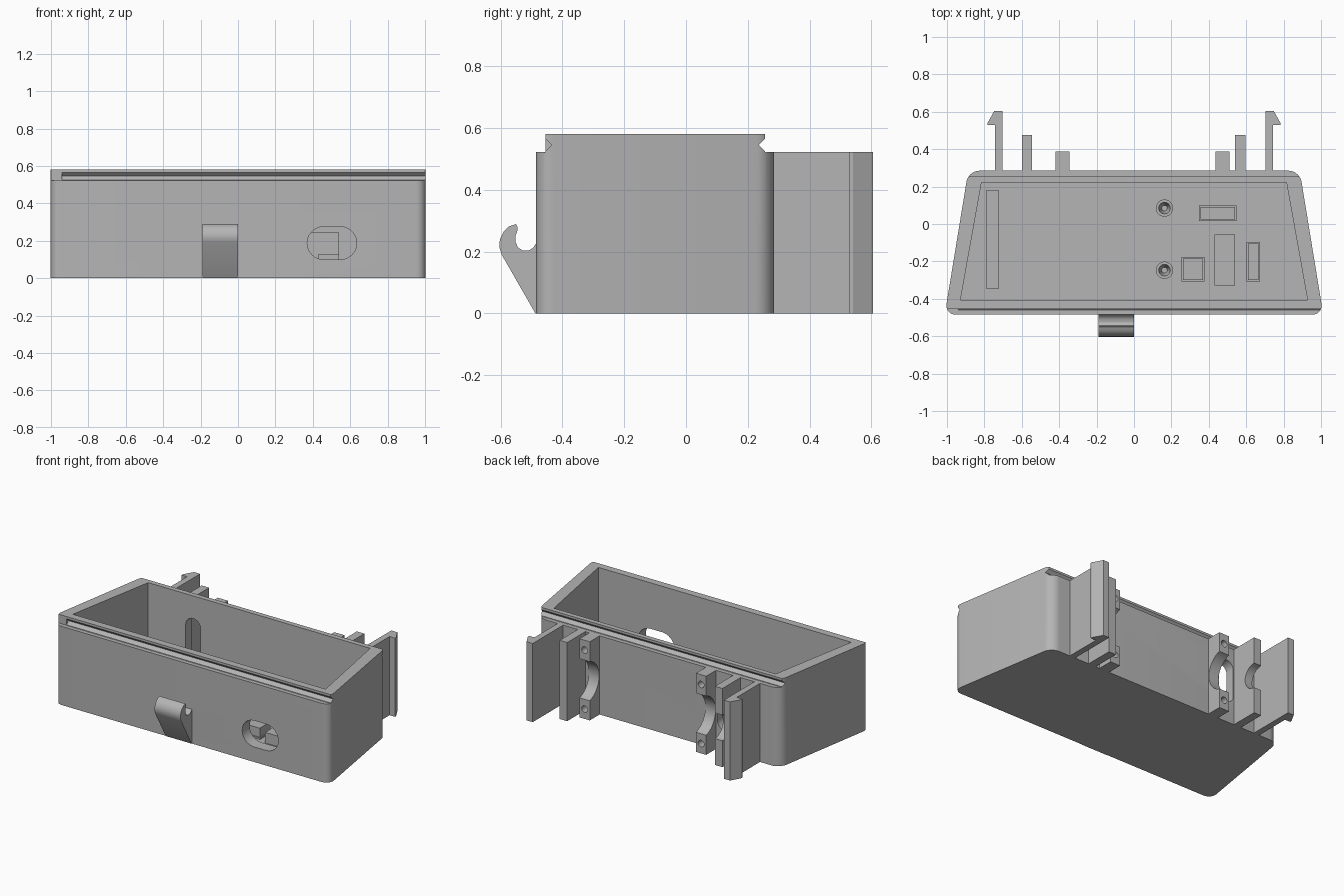
import bpy, bmesh
from math import cos, sin, pi, radians
from mathutils import Matrix

old = bpy.data.objects.get("Cube")
if old:
    bpy.data.objects.remove(old, do_unlink=True)

grey = bpy.data.materials.new("plain grey")
grey.use_nodes = True
COLOUR = (0.46, 0.46, 0.46, 1)
grey.diffuse_color = COLOUR
grey.node_tree.nodes["Principled BSDF"].inputs["Base Color"].default_value = COLOUR

FLOOR = 0.06
BACK = 0.285    # back face of the case
RAIL = 0.522    # height of the brackets and of the rim step
MID = 0.26      # axis height of the cradles


def prism(name, pts, lo, hi, axis="z", bevel=0.0):
    """Extrude a 2D outline: (x, y) along z, (y, z) along x, (x, z) along y."""
    place = {"z": lambda a, b, h: (a, b, h),
             "x": lambda a, b, h: (h, a, b),
             "y": lambda a, b, h: (a, h, b)}[axis]
    bm = bmesh.new()
    face = bm.faces.new([bm.verts.new(place(a, b, lo)) for a, b in pts])
    top = bmesh.ops.extrude_face_region(bm, geom=[face])["geom"]
    for v in top:
        if isinstance(v, bmesh.types.BMVert):
            v.co["xyz".index(axis)] = hi
    if bevel:
        k = "xyz".index(axis)
        sides = [e for e in bm.edges
                 if abs(e.verts[0].co[k] - e.verts[1].co[k]) > 1e-5]
        bmesh.ops.bevel(bm, geom=sides, offset=bevel, segments=8,
                        profile=0.5, affect="EDGES")
    bmesh.ops.recalc_face_normals(bm, faces=bm.faces)
    return finish(name, bm)


def finish(name, bm):
    me = bpy.data.meshes.new(name)
    bm.to_mesh(me)
    bm.free()
    ob = bpy.data.objects.new(name, me)
    bpy.context.collection.objects.link(ob)
    me.materials.append(grey)
    return ob


def box(name, x0, x1, y0, y1, z0, z1):
    return prism(name, [(x0, y0), (x1, y0), (x1, y1), (x0, y1)], z0, z1)


def disc(a, b, r, n=32):
    return [(a + r * cos(2 * pi * i / n), b + r * sin(2 * pi * i / n)) for i in range(n)]


def stadium(x0, x1, z0, z1, n=12):
    """Slot outline with round ends along its longer side."""
    r = min(x1 - x0, z1 - z0) / 2
    wide = x1 - x0 > z1 - z0
    pts = []
    for end in (0, 1):
        for i in range(n + 1):
            t = pi * i / n + pi * end - (pi / 2 if wide else 0)
            cx = (x1 - r, x0 + r)[end] if wide else (x0 + x1) / 2
            cz = (z0 + z1) / 2 if wide else (z1 - r, z0 + r)[end]
            pts.append((cx + r * cos(t), cz + r * sin(t)))
    return pts


def cut(ob, *cutters):
    """Subtract the cutters, bake the result and discard them."""
    for c in cutters:
        m = ob.modifiers.new("cut", "BOOLEAN")
        m.operation, m.solver, m.object = "DIFFERENCE", "EXACT", c
    bpy.context.view_layer.update()
    dg = bpy.context.evaluated_depsgraph_get()
    me = bpy.data.meshes.new_from_object(ob.evaluated_get(dg))
    ob.modifiers.clear()
    ob.data = me
    for c in cutters:
        bpy.data.objects.remove(c, do_unlink=True)


def smooth(ob):
    bpy.ops.object.select_all(action="DESELECT")
    ob.select_set(True)
    bpy.context.view_layer.objects.active = ob
    bpy.ops.object.shade_smooth_by_angle(angle=radians(30))


def trapezoid(front, back, y0, y1):
    return [(-front, y0), (front, y0), (back, y1), (-back, y1)]


# Open case with rounded corners, stepped rim, lid grooves and two wall openings
case = prism("case", trapezoid(1.012, 0.886, -0.485, BACK), 0, 0.58, bevel=0.06)
cut(case,
    prism("cavity", trapezoid(0.928, 0.815, -0.407, 0.222), FLOOR, 0.8),
    box("front_step", -1.2, 1.2, -0.7, -0.455, RAIL, 0.8),
    box("back_step", -1.2, 1.2, 0.255, 0.7, RAIL, 0.8),
    prism("front_groove", [(-0.46, 0.52), (-0.435, 0.545), (-0.46, 0.57)], -0.94, 1.2, "x"),
    prism("back_groove", [(0.26, 0.52), (0.235, 0.545), (0.26, 0.57)], -1.2, 1.2, "x"),
    prism("port", stadium(0.37, 0.635, 0.1, 0.275), -0.6, -0.3, "y"),
    prism("cable_slot", stadium(-0.54, -0.43, 0.14, 0.43), 0.15, 0.4, "y"))
smooth(case)

# Curled hook on the front wall
curl = [(-0.48, 0), (-0.487, 0), (-0.596, 0.19), (-0.604, 0.215), (-0.602, 0.24),
        (-0.59, 0.265), (-0.572, 0.282), (-0.55, 0.289), (-0.545, 0.28),
        (-0.546, 0.265), (-0.552, 0.25), (-0.552, 0.232), (-0.543, 0.213),
        (-0.526, 0.203), (-0.508, 0.204), (-0.494, 0.213), (-0.48, 0.235)]
smooth(prism("front_hook", curl, -0.19, 0.0, "x"))

# Snap arms with outward barbs behind the case
barb = [(0.702, 0.27), (0.743, 0.27), (0.743, 0.528), (0.783, 0.528),
        (0.783, 0.54), (0.747, 0.605), (0.702, 0.605)]
for name, side in (("left", 1), ("right", -1)):
    prism(name + "_snap_arm", [(side * x, y) for x, y in barb], 0, RAIL)

# Guide plates, the right one with a shaft notch
box("left_guide_plate", 0.54, 0.595, 0.27, 0.475, 0, RAIL)
plate = box("right_guide_plate", -0.6, -0.545, 0.27, 0.475, 0, RAIL)
cut(plate, prism("shaft_notch", disc(0.475, MID, 0.085), -0.7, -0.5, "x"))
smooth(plate)

# Cradles with a round saddle and two screw holes
for name, x0, x1 in (("left", 0.435, 0.51), ("right", -0.42, -0.345)):
    cradle = box(name + "_cradle", x0, x1, 0.27, 0.388, 0, RAIL)
    holes = [prism("screw_hole", disc((x0 + x1) / 2, z, 0.022, 20), 0.3, 0.5, "y")
             for z in (0.065, RAIL - 0.065)]
    cut(cradle, prism("saddle", disc(0.425, MID, 0.135, 48), x0 - 0.1, x1 + 0.1, "x"), *holes)
    smooth(cradle)

# Hollow screw bosses on the floor
for name, y in (("rear", 0.085), ("front", -0.247)):
    boss = prism(name + "_boss", disc(0.163, y, 0.046), FLOOR - 0.01, 0.15)
    bm = bmesh.new()
    bmesh.ops.create_cone(bm, cap_ends=True, segments=32, radius1=0.015, radius2=0.032,
                          depth=0.08, matrix=Matrix.Translation((0.163, y, 0.115)))
    cut(boss, finish("countersink", bm))
    smooth(boss)

# Supports standing on the floor
for name, x0, x1, y0, y1, z in (
        ("side_rib", -0.79, -0.722, -0.345, 0.18, 0.1),
        ("centre_pad", 0.43, 0.54, -0.33, -0.055, 0.13),
        ("rear_post", 0.355, 0.54, 0.025, 0.092, 0.245),
        ("front_post", 0.262, 0.37, -0.3, -0.185, 0.13),
        ("side_post", 0.61, 0.665, -0.3, -0.105, 0.12)):
    box(name, x0, x1, y0, y1, FLOOR - 0.01, z)
    if name.endswith("post"):
        box(name + "_foot", x0 - 0.008, x1 + 0.008, y0 - 0.008, y1 + 0.008,
            FLOOR - 0.01, FLOOR + 0.01)
